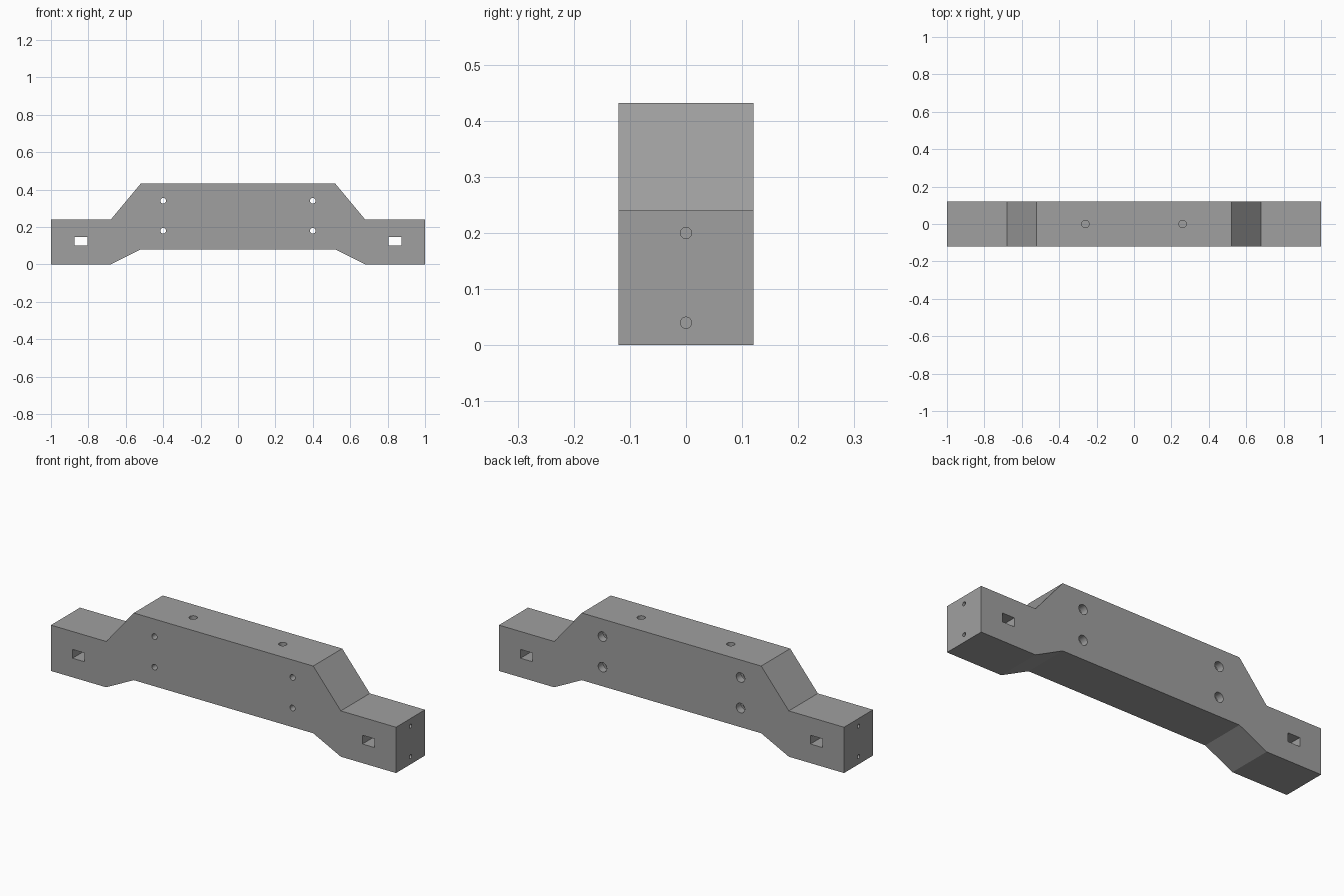
import bpy, bmesh, math
from mathutils import Matrix

if "Cube" in bpy.data.objects:
    bpy.data.objects.remove(bpy.data.objects["Cube"])

grey = bpy.data.materials.new("grey")
grey.diffuse_color = (0.35, 0.35, 0.35, 1)
grey.use_nodes = True
grey.node_tree.nodes["Principled BSDF"].inputs["Base Color"].default_value = grey.diffuse_color


def finish(name, bm):
    bmesh.ops.recalc_face_normals(bm, faces=bm.faces)
    me = bpy.data.meshes.new(name)
    bm.to_mesh(me)
    bm.free()
    ob = bpy.data.objects.new(name, me)
    bpy.context.collection.objects.link(ob)
    me.materials.append(grey)
    return ob


# Beam: mirrored side profile extruded through its depth
HALF_DEPTH = 0.12
right = [(0.52, 0.08), (0.68, 0), (1, 0), (1, 0.24), (0.68, 0.24), (0.52, 0.432)]
profile = right + [(-x, z) for x, z in reversed(right)]
bm = bmesh.new()
face = bm.faces.new([bm.verts.new((x, -HALF_DEPTH, z)) for x, z in profile])
ext = bmesh.ops.extrude_face_region(bm, geom=[face])
verts = [g for g in ext["geom"] if isinstance(g, bmesh.types.BMVert)]
bmesh.ops.translate(bm, verts=verts, vec=(0, 2 * HALF_DEPTH, 0))
beam = finish("beam", bm)

ROT = {"x": Matrix.Rotation(math.pi / 2, 4, "Y"),
       "y": Matrix.Rotation(math.pi / 2, 4, "X"),
       "z": Matrix.Identity(4)}


def drill(axis, centre, radius, length):
    """Cut a round hole out of the beam."""
    bm = bmesh.new()
    bmesh.ops.create_cone(bm, cap_ends=True, segments=32, radius1=radius,
                          radius2=radius, depth=length,
                          matrix=Matrix.Translation(centre) @ ROT[axis])
    cut(bm)


def slot(centre, size):
    """Cut a rectangular hole out of the beam."""
    bm = bmesh.new()
    bmesh.ops.create_cube(bm, size=1, matrix=Matrix.Translation(centre) @ Matrix.Diagonal((*size, 1)))
    cut(bm)


def cut(bm):
    cutter = finish("cutter", bm)
    cutter.hide_render = True
    mod = beam.modifiers.new("cut", "BOOLEAN")
    mod.operation = "DIFFERENCE"
    mod.solver = "EXACT"
    mod.object = cutter
    bpy.context.view_layer.objects.active = beam
    bpy.ops.object.modifier_apply(modifier=mod.name)
    bpy.data.objects.remove(cutter)


for s in (-1, 1):
    # Rectangular through slots in the feet
    slot((s * 0.84, 0, 0.123), (0.07, 0.5, 0.046))
    # Bolt holes with wider recesses at the back
    for z in (0.18, 0.34):
        drill("y", (s * 0.4, 0, z), 0.015, 0.5)
        drill("y", (s * 0.4, HALF_DEPTH, z), 0.025, 0.08)
    # Blind holes in the end faces
    for z in (0.04, 0.20):
        drill("x", (s, 0, z), 0.01, 0.2)
    # Blind holes in the top
    drill("z", (s * 0.26, 0, 0.432), 0.02, 0.24)

bpy.ops.object.select_all(action="DESELECT")
beam.select_set(True)
bpy.context.view_layer.objects.active = beam
bpy.ops.object.shade_smooth_by_angle(angle=math.radians(25))
